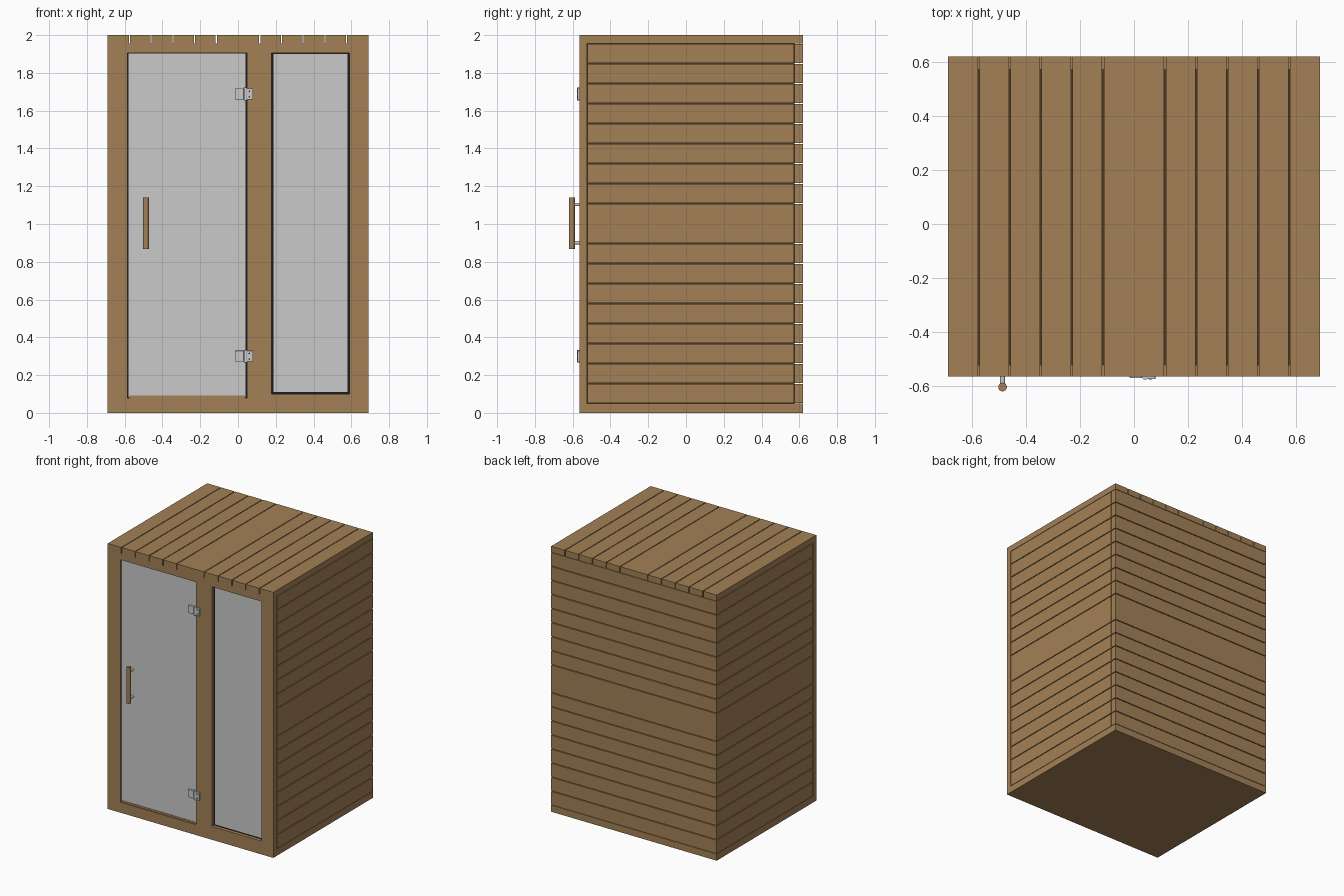
import bpy
import math
from mathutils import Vector

if "Cube" in bpy.data.objects:
    bpy.data.objects.remove(bpy.data.objects["Cube"])


def material(name, rgb):
    m = bpy.data.materials.new(name)
    m.use_nodes = True
    m.diffuse_color = (*rgb, 1)
    m.node_tree.nodes["Principled BSDF"].inputs["Base Color"].default_value = (*rgb, 1)
    return m


WOOD = material("warm wood", (0.37, 0.22, 0.094))
GROOVE = material("dark groove", (0.07, 0.04, 0.02))
GLASS = material("frosted glass", (0.58, 0.59, 0.58))
RUBBER = material("black seal", (0.012, 0.012, 0.012))
METAL = material("brushed metal", (0.6, 0.6, 0.6))


def box(name, x, y, z, mat, bevel=0):
    """Box from (min, max) pairs."""
    bpy.ops.mesh.primitive_cube_add(size=1)
    ob = bpy.context.object
    ob.name = name
    for v in ob.data.vertices:
        v.co = [lo + (c + 0.5) * (hi - lo) for c, (lo, hi) in zip(v.co, (x, y, z))]
    ob.data.materials.append(mat)
    if bevel:
        mod = ob.modifiers.new("soft edges", "BEVEL")
        mod.width = bevel
        mod.segments = 2
    return ob


def rod(name, start, end, radius, mat, sides=24):
    a, b = Vector(start), Vector(end)
    bpy.ops.mesh.primitive_cylinder_add(vertices=sides, radius=radius, depth=(b - a).length,
                                        location=(a + b) / 2)
    ob = bpy.context.object
    ob.name = name
    ob.rotation_euler = (b - a).to_track_quat("Z", "Y").to_euler()
    ob.data.materials.append(mat)
    bpy.ops.object.shade_smooth_by_angle(angle=math.radians(40))
    return ob


def spans(lo, hi, count, trim_ends):
    """Even board spans with thin gaps; the two middle boards are joined."""
    step = (hi - lo) / count
    cuts = [lo + i * step for i in range(count + 1) if i != count // 2]
    for a, b in zip(cuts, cuts[1:]):
        yield (a + (GAP if trim_ends or a > lo else 0),
               b - (GAP if trim_ends or b < hi - GAP else 0))


W, FRONT, BACK = 0.69, -0.565, 0.62
T, GAP = 0.045, 0.003
LOW, HIGH = 0.05, 1.955
INNER_FRONT = FRONT + 0.04

# Floor slab and roof boards over a ceiling panel
box("floor", (-W, W), (FRONT, BACK), (0, LOW), WOOD)
for i, s in enumerate(spans(-W, W, 12, False)):
    box(f"roof_board_{i}", s, (FRONT, BACK), (HIGH, 2), WOOD)
box("ceiling_panel", (-W + T, W - T), (INNER_FRONT, BACK - T), (HIGH - 0.02, HIGH), GROOVE)

# Side and back walls: boards on a dark lining
for i, s in enumerate(spans(LOW, HIGH, 18, True)):
    box(f"back_board_{i}", (-W, W), (BACK - T, BACK), s, WOOD)
    for side, sx in (("right", -1), ("left", 1)):
        x = sorted((sx * W, sx * (W - T)))
        box(f"{side}_board_{i}", x, (INNER_FRONT + GAP, BACK - T - GAP), s, WOOD)
for side, sx in (("right", -1), ("left", 1)):
    x = sorted((sx * (W - T), sx * (W - T - 0.01)))
    box(f"{side}_lining", x, (INNER_FRONT, BACK - T), (LOW, HIGH), GROOVE)
box("back_lining", (-W + T, W - T), (BACK - T - 0.01, BACK - T), (LOW, HIGH), GROOVE)

# Front frame
DOOR_X, PANE_X = (-0.585, 0.047), (0.178, 0.59)
HEAD = 1.905
depth = (FRONT, INNER_FRONT)
box("header", (-W, W), depth, (HEAD, HIGH), WOOD)
for name, x in (("right_post", (-W, DOOR_X[0])), ("middle_post", (DOOR_X[1], PANE_X[0])),
                ("left_post", (PANE_X[1], W))):
    box(name, x, depth, (LOW, HEAD), WOOD)
box("door_sill", DOOR_X, depth, (LOW, 0.078), WOOD)
box("door_threshold", (DOOR_X[0] + 0.01, DOOR_X[1] - 0.01), (FRONT + 0.005, INNER_FRONT),
    (0.078, 0.092), WOOD)
box("window_rail", PANE_X, depth, (LOW, 0.1), WOOD)

# Glazing, each pane sitting in front of a black seal
def glazing(name, x, z, edge, front):
    box(name + "_seal", x, (front + 0.004, INNER_FRONT + 0.005), z, RUBBER)
    box(name + "_glass", (x[0] + edge, x[1] - edge), (front, front + 0.006),
        (z[0] + edge, z[1] - edge / 2), GLASS)


glazing("door", DOOR_X, (0.078, HEAD), 0.006, FRONT + 0.008)
glazing("window", PANE_X, (0.1, HEAD), 0.01, FRONT + 0.022)

# Hinges: glass clamp, knuckle, post plate and screws
for label, z in (("lower", 0.3), ("upper", 1.688)):
    box(label + "_hinge_clamp", (-0.016, 0.03), (-0.571, -0.553), (z - 0.029, z + 0.029), METAL, 0.002)
    rod(label + "_hinge_knuckle", (0.041, -0.567, z - 0.034), (0.041, -0.567, z + 0.034), 0.01, METAL)
    box(label + "_hinge_plate", (0.041, 0.079), (-0.575, -0.563), (z - 0.029, z + 0.029), METAL, 0.002)
    for dz in (-0.015, 0.015):
        rod(label + "_hinge_screw", (0.06, -0.57, z + dz), (0.06, -0.577, z + dz), 0.004, RUBBER, 12)

# Door handle: wooden bar on two metal standoffs
HX, HY = -0.487, -0.604
rod("handle_bar", (HX, HY, 0.868), (HX, HY, 1.14), 0.016, WOOD, 32)
for z in (0.9, 1.103):
    rod("handle_standoff", (HX, HY, z), (HX, -0.555, z), 0.009, METAL)
